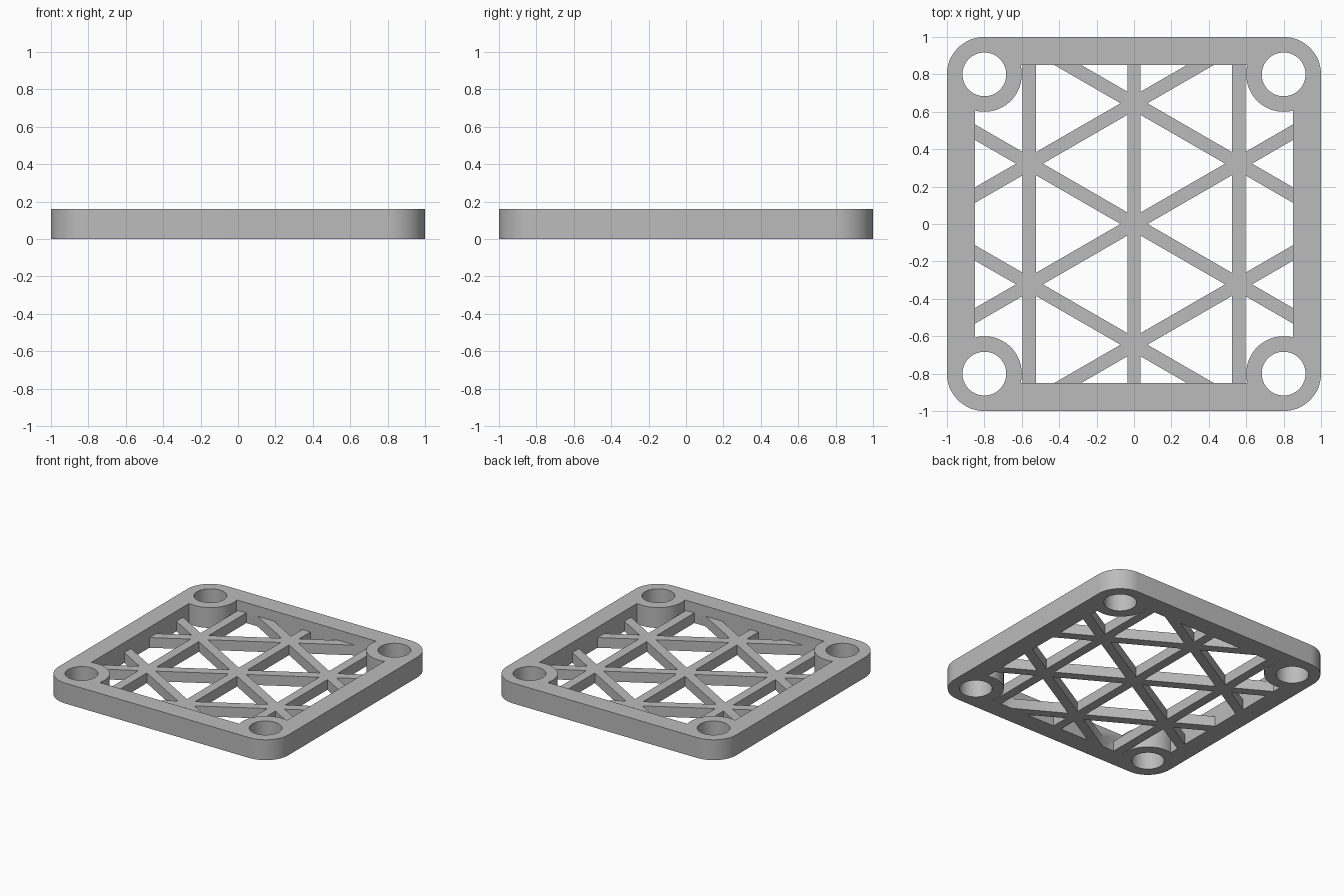
import bpy, bmesh, math
from mathutils import Matrix, Vector

if "Cube" in bpy.data.objects:
    bpy.data.objects.remove(bpy.data.objects["Cube"])

H, RIB_H, RIB_W = 0.16, 0.08, 0.072        # frame height, rib height, rib width
C, R, HOLE, WALL = 0.8, 0.2, 0.117, 0.85   # boss centre, boss radius, hole radius, inner wall
NODE_X = 0.559                             # spacing of the upright ribs
NODE_Y = NODE_X * 2 / math.sqrt(3)         # spacing of lattice nodes along y

grey = bpy.data.materials.new("light grey")
grey.diffuse_color = (0.5, 0.5, 0.5, 1)
grey.use_nodes = True
grey.node_tree.nodes["Principled BSDF"].inputs["Base Color"].default_value = grey.diffuse_color


def arc(cx, cy, r, a0, a1, n):
    return [(cx + r * math.cos(a0 + (a1 - a0) * i / n),
             cy + r * math.sin(a0 + (a1 - a0) * i / n)) for i in range(n + 1)]


def add_object(name, bm):
    bmesh.ops.recalc_face_normals(bm, faces=bm.faces)
    me = bpy.data.meshes.new(name)
    bm.to_mesh(me)
    bm.free()
    me.materials.append(grey)
    ob = bpy.data.objects.new(name, me)
    bpy.context.collection.objects.link(ob)
    return ob


# Frame: rounded outline, inner opening notched by the bosses, four round holes
outer, inner, holes = [], [], []
d = math.asin((WALL - C) / R)
for k, (sx, sy) in enumerate([(1, 1), (-1, 1), (-1, -1), (1, -1)]):
    q = k * math.pi / 2
    outer += arc(sx * C, sy * C, R, q, q + math.pi / 2, 16)
    inner += arc(sx * C, sy * C, R, q + 1.5 * math.pi + d, q + math.pi - d, 24)
    holes.append(arc(sx * C, sy * C, HOLE, 0, 2 * math.pi, 64)[:-1])

bm = bmesh.new()
edges = []
for loop in [outer, inner] + holes:
    vs = [bm.verts.new((x, y, 0)) for x, y in loop]
    edges += [bm.edges.new((vs[i - 1], vs[i])) for i in range(len(vs))]
bmesh.ops.triangle_fill(bm, edges=edges, use_beauty=True, normal=(0, 0, 1))
ext = bmesh.ops.extrude_face_region(bm, geom=bm.faces[:])
bmesh.ops.translate(bm, vec=(0, 0, H),
                    verts=[g for g in ext["geom"] if isinstance(g, bmesh.types.BMVert)])
frame = add_object("lattice_plate", bm)


# Ribs: each one is a bar between two points buried in the frame
def rib(name, p, q):
    p, q = Vector((*p, RIB_H / 2)), Vector((*q, RIB_H / 2))
    v = q - p
    m = (Matrix.Translation((p + q) / 2) @ Matrix.Rotation(math.atan2(v.y, v.x), 4, 'Z')
         @ Matrix.Diagonal((v.length, RIB_W, RIB_H, 1)))
    b = bmesh.new()
    bmesh.ops.create_cube(b, size=1, matrix=m)
    return add_object(name, b)


E = 0.92
ribs = [rib("upright_rib", (x, -E), (x, E)) for x in (-NODE_X, 0, NODE_X)]
for s in (1, -1):
    slope = s / math.sqrt(3)
    for c in (-NODE_Y, 0, NODE_Y):
        xs = sorted([(-E - c) / slope, (E - c) / slope])
        x0, x1 = max(-E, xs[0]), min(E, xs[1])
        ribs.append(rib("diagonal_rib", (x0, slope * x0 + c), (x1, slope * x1 + c)))

# Fuse the ribs into the frame
for r in ribs:
    mod = frame.modifiers.new("fuse", 'BOOLEAN')
    mod.operation, mod.solver, mod.object = 'UNION', 'EXACT', r
bpy.context.view_layer.update()
fused = bpy.data.meshes.new_from_object(
    frame.evaluated_get(bpy.context.evaluated_depsgraph_get()))
frame.modifiers.clear()
frame.data = fused
fused.materials.clear()
fused.materials.append(grey)
for p in fused.polygons:
    p.material_index = 0
for r in ribs:
    bpy.data.objects.remove(r)

# Smooth the rounded walls, keep the edges sharp
bpy.context.view_layer.objects.active = frame
frame.select_set(True)
bpy.ops.object.shade_smooth_by_angle(angle=math.radians(30))
